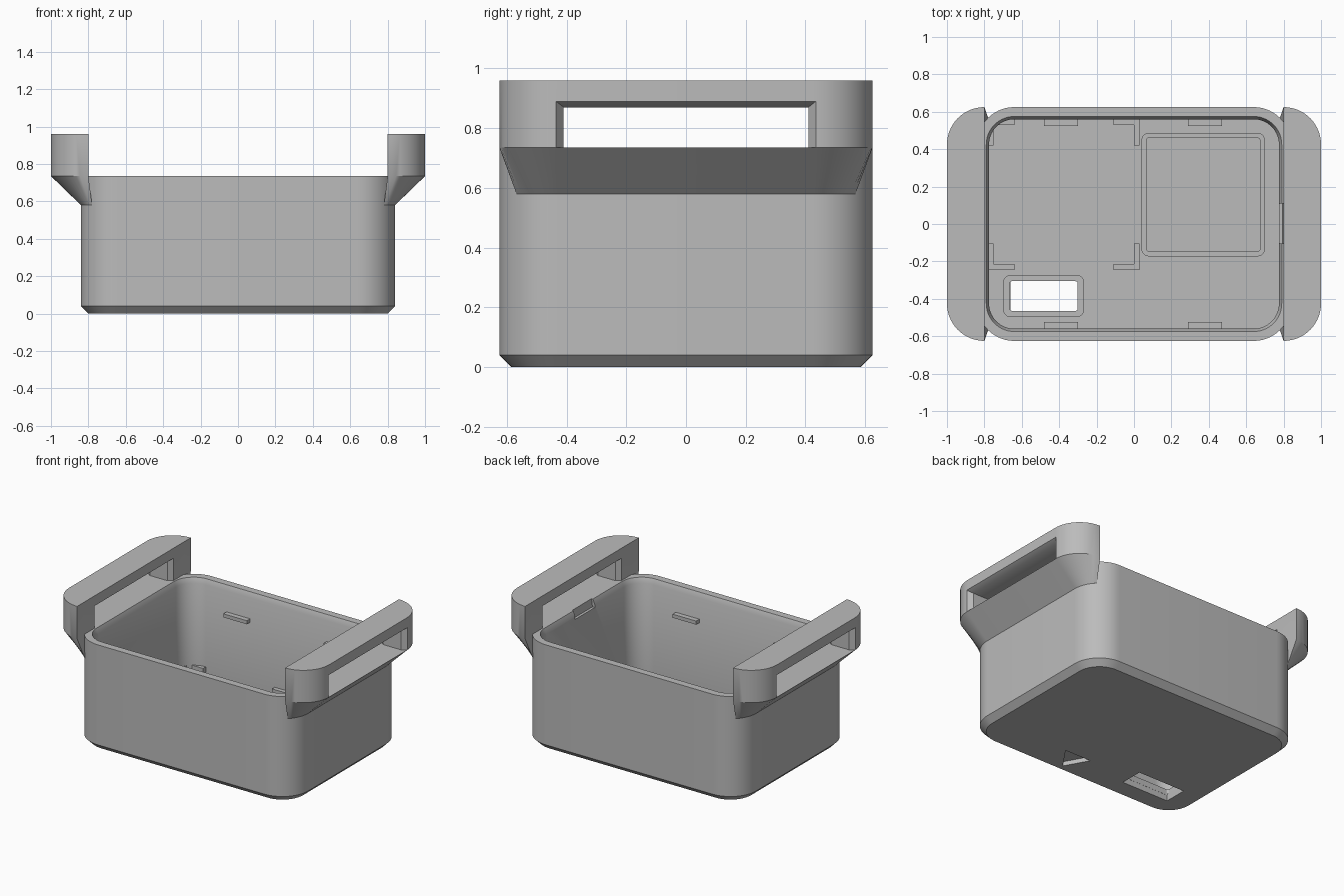
import bpy, bmesh, math

if "Cube" in bpy.data.objects:
    bpy.data.objects.remove(bpy.data.objects["Cube"], do_unlink=True)

grey = bpy.data.materials.new("plain grey")
grey.use_nodes = True
colour = (0.5, 0.5, 0.5, 1)
grey.diffuse_color = colour
grey.node_tree.nodes["Principled BSDF"].inputs["Base Color"].default_value = colour

HX, HY, R, TOP, FLOOR = 0.84, 0.625, 0.2, 0.735, 0.05


def arc(cx, cy, r, a0, a1, n=14):
    angles = [math.radians(a0 + (a1 - a0) * i / n) for i in range(n + 1)]
    return [(cx + r * math.cos(a), cy + r * math.sin(a)) for a in angles]


def rounded(hx, hy, r, cx=0, cy=0):
    pts = []
    for k, (sx, sy) in enumerate([(1, 1), (-1, 1), (-1, -1), (1, -1)]):
        pts += arc(cx + sx * (hx - r), cy + sy * (hy - r), r, 90 * k, 90 * k + 90)
    return pts


def inset(d):
    return rounded(HX - d, HY - d, R - d)


def loft(name, rings, place=lambda x, y, z: (x, y, z)):
    """Skin a stack of (outline, height) rings and cap both ends."""
    bm = bmesh.new()
    loops = [[bm.verts.new(place(x, y, z)) for x, y in pts] for pts, z in rings]
    for a, b in zip(loops, loops[1:]):
        for i in range(len(a)):
            j = (i + 1) % len(a)
            bm.faces.new((a[i], a[j], b[j], b[i]))
    bm.faces.new(loops[0][::-1])
    bm.faces.new(loops[-1])
    bmesh.ops.recalc_face_normals(bm, faces=bm.faces)
    mesh = bpy.data.meshes.new(name)
    bm.to_mesh(mesh)
    bm.free()
    mesh.materials.append(grey)
    obj = bpy.data.objects.new(name, mesh)
    bpy.context.collection.objects.link(obj)
    return obj


def box(name, x0, x1, y0, y1, z0, z1):
    pts = [(x0, y0), (x1, y0), (x1, y1), (x0, y1)]
    return loft(name, [(pts, z0), (pts, z1)])


def activate(obj):
    bpy.ops.object.select_all(action='DESELECT')
    obj.select_set(True)
    bpy.context.view_layer.objects.active = obj


def combine(obj, other, operation='DIFFERENCE'):
    activate(obj)
    mod = obj.modifiers.new(operation, 'BOOLEAN')
    mod.operation, mod.object, mod.solver = operation, other, 'EXACT'
    bpy.ops.object.modifier_apply(modifier=mod.name)
    bpy.data.objects.remove(other, do_unlink=True)


def smooth(obj):
    activate(obj)
    bpy.ops.object.shade_smooth_by_angle(angle=math.radians(30))


# Open box with a chamfered base and a flared inner rim
body = loft("body", [(inset(0.04), 0), (inset(0), 0.04), (inset(0), TOP)])
combine(body, loft("cavity_cutter", [(inset(0.065), FLOOR), (inset(0.065), 0.7),
                                     (inset(0.05), TOP), (inset(0.05), 0.8)]))
combine(body, box("rim_notch_cutter", 0.7, 0.8, -0.105, 0.11, 0.68, 0.8))
combine(body, box("port_cutter", -0.66, -0.3, -0.465, -0.305, -0.1, 0.2))

# Triangular mark sunk into the underside
mark = [(0.03, -0.39), (0.23, -0.39), (0.12, -0.55)]
combine(body, loft("mark_cutter", [(mark, -0.1), (mark, 0.03)]))
smooth(body)

# Raised frames on the floor: panel seat and port surround
for name, cx, cy, hx, hy, wall in [("panel_frame", 0.37, 0.157, 0.33, 0.33, 0.027),
                                   ("port_frame", -0.483, -0.385, 0.216, 0.113, 0.034)]:
    outer, inner = rounded(hx, hy, 0.04, cx, cy), rounded(hx - wall, hy - wall, 0.012, cx, cy)
    frame = loft(name, [(outer, FLOOR - 0.01), (outer, 0.08)])
    combine(frame, loft("frame_cutter", [(inner, 0), (inner, 0.2)]))
    smooth(frame)

# L-shaped corner brackets that hold a board
for x, sx in [(-0.78, 1), (0.03, -1)]:
    for y, sy in [(-0.245, 1), (0.56, -1)]:
        arm, t = 0.14, 0.03
        pts = [(0, 0), (arm, 0), (arm, t), (t, t), (t, arm), (0, arm)]
        pts = [(x + sx * u, y + sy * v) for u, v in pts]
        loft("board_bracket", [(pts, FLOOR - 0.01), (pts, 0.13)])

# Small catches on the long inner walls
for x in (-0.39, 0.38):
    for s in (-1, 1):
        y0, y1 = sorted((s * 0.525, s * 0.57))
        box("wall_catch", x - 0.09, x + 0.09, y0, y1, 0.53, 0.555)

# Handles: rounded grips on sloped supports, with a chamfered hand opening
for side, s in (("left", 1), ("right", -1)):
    def flip(x, y, z):
        return (s * x, y, z)

    ends = HY - R
    grip = arc(0.8, -ends, R, -90, 0) + arc(0.8, ends, R, 0, 90)
    root = arc(HX - R, -ends, R, -45.6, 0) + arc(HX - R, ends, R, 0, 45.6)
    handle = loft(side + "_handle", [(root, 0.58), (grip, TOP), (grip, 0.96)], flip)

    def opening(c):
        w, top = 0.41 + c, 0.87 + 0.8 * c
        return [(-w, TOP), (w, TOP), (w, top), (-w, top)]

    cutter = loft("opening_cutter",
                  [(opening(0.045), 0.78), (opening(0.025), 0.8), (opening(0), 0.83),
                   (opening(0), 0.965), (opening(0.025), 1.0), (opening(0.045), 1.02)],
                  lambda y, z, x: (s * x, y, z))
    combine(handle, cutter)
    smooth(handle)
